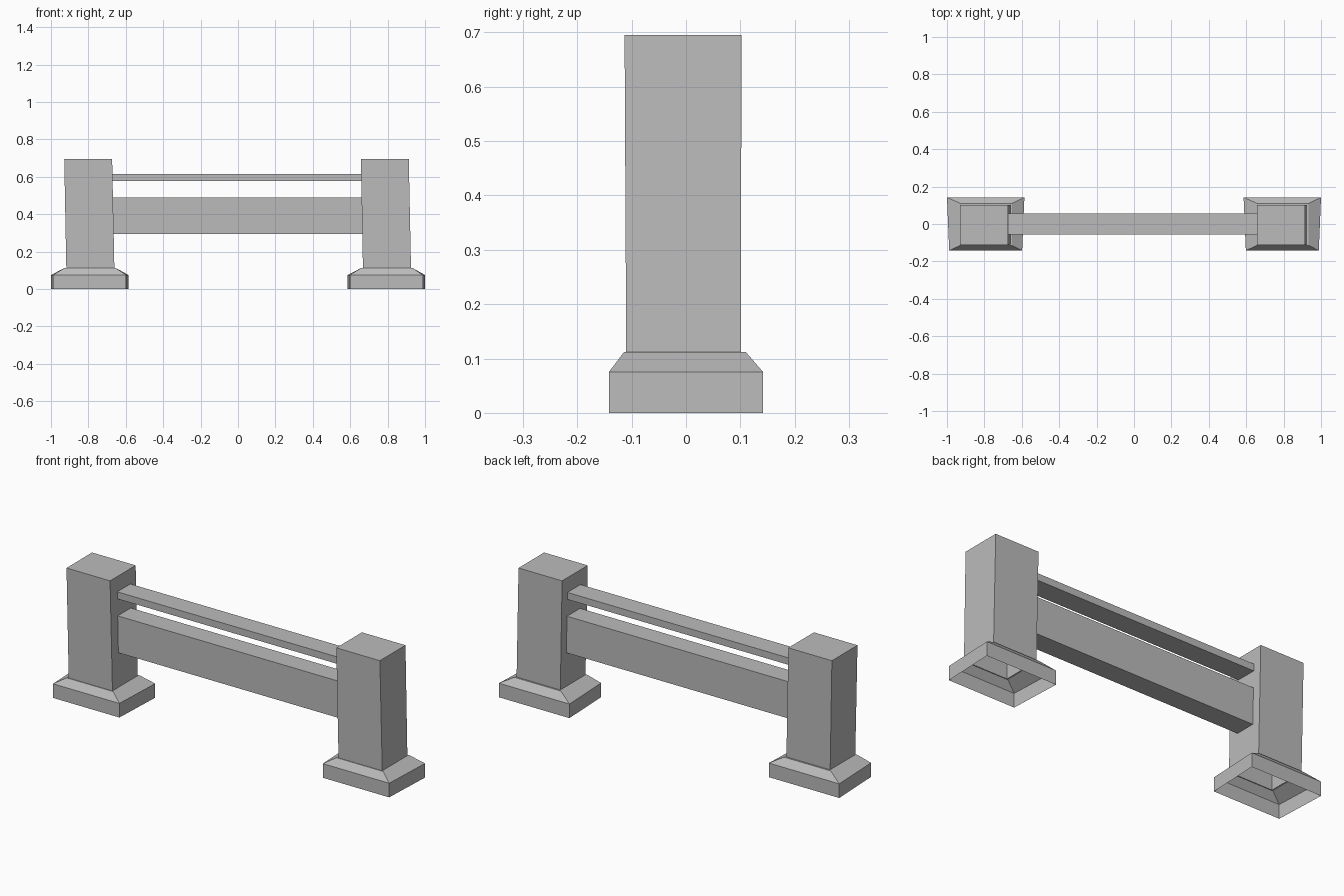
import bpy
import bmesh

if "Cube" in bpy.data.objects:
    bpy.data.objects.remove(bpy.data.objects["Cube"], do_unlink=True)

grey = bpy.data.materials.new("stone_grey")
grey.use_nodes = True
colour = (0.5, 0.5, 0.5, 1)
grey.diffuse_color = colour
grey.node_tree.nodes["Principled BSDF"].inputs["Base Color"].default_value = colour


def section(z, front, back, front_y, back_y):
    """Four corners, with separate x spans for the front and back edges."""
    return [(front[0], front_y, z), (front[1], front_y, z),
            (back[1], back_y, z), (back[0], back_y, z)]


def loft(name, sections, cap_top=False, cap_bottom=False, offset=0):
    """Skin flat four-sided sections from bottom to top."""
    bm = bmesh.new()
    rings = [[bm.verts.new(p) for p in s] for s in sections]
    for low, high in zip(rings, rings[1:]):
        for i in range(4):
            j = (i + 1) % 4
            bm.faces.new((low[i], low[j], high[j], high[i]))
    if cap_top:
        bm.faces.new(rings[-1])
    if cap_bottom:
        bm.faces.new(rings[0][::-1])
    mesh = bpy.data.meshes.new(name)
    bm.to_mesh(mesh)
    bm.free()
    mesh.materials.append(grey)
    obj = bpy.data.objects.new(name, mesh)
    obj.location.x = offset
    bpy.context.collection.objects.link(obj)
    return obj


# Section sizes relative to the centre of each pillar
foot_front, foot_back = (-0.195, 0.195), (-0.207, 0.207)
shoulder = (-0.135, 0.14)
post_low, post_high = (-0.125, 0.132), (-0.136, 0.12)

for side, x in (("right", -0.793), ("left", 0.793)):
    # Hollow foot with sloped shoulder and a narrow ledge under the post
    loft(side + "_foot", [
        section(0, foot_front, foot_back, -0.142, 0.142),
        section(0.075, foot_front, foot_back, -0.142, 0.142),
        section(0.112, shoulder, shoulder, -0.114, 0.11),
        section(0.112, post_low, post_low, -0.11, 0.101),
    ], offset=x)
    # Slightly leaning post, open underneath
    loft(side + "_post", [
        section(0.112, post_low, post_low, -0.11, 0.101),
        section(0.695, post_high, post_high, -0.113, 0.102),
    ], cap_top=True, offset=x)

# Rails between the posts
span = (-0.675, 0.665)
for name, bottom, top in (("lower_rail", 0.293, 0.488), ("upper_rail", 0.578, 0.615)):
    loft(name, [section(z, span, span, -0.055, 0.055) for z in (bottom, top)],
         cap_top=True, cap_bottom=True)
